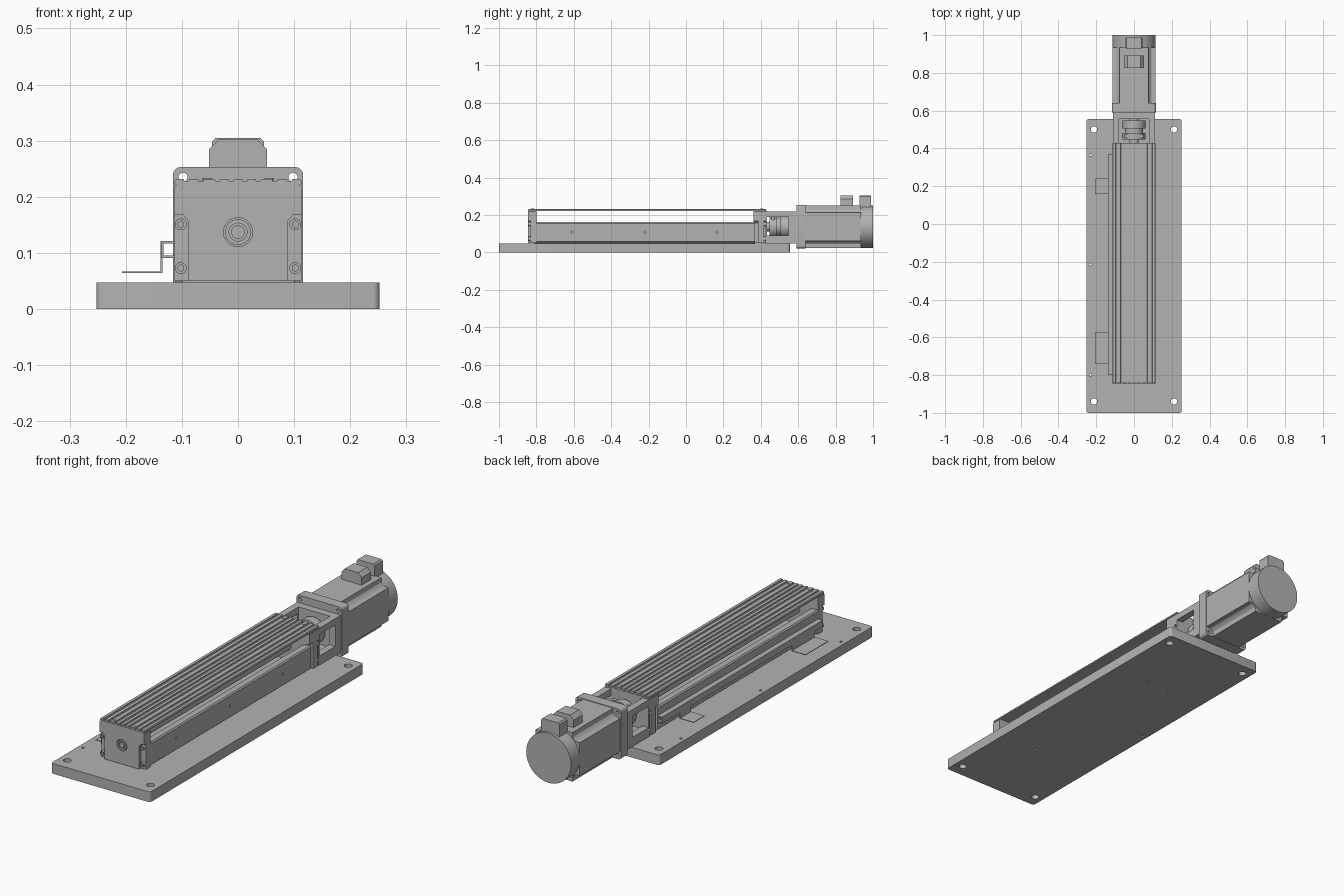
import bpy, bmesh, math
from mathutils import Matrix, Vector

if "Cube" in bpy.data.objects:
    bpy.data.objects.remove(bpy.data.objects["Cube"], do_unlink=True)

grey = bpy.data.materials.new("machine grey")
grey.use_nodes = True
COLOUR = (0.45, 0.45, 0.45, 1)
grey.diffuse_color = COLOUR
grey.node_tree.nodes["Principled BSDF"].inputs["Base Color"].default_value = COLOUR
parts = []
AXIS_Z = 0.137  # height of the screw and motor axis


def finish(name, bm):
    bmesh.ops.recalc_face_normals(bm, faces=bm.faces)
    mesh = bpy.data.meshes.new(name)
    bm.to_mesh(mesh)
    bm.free()
    mesh.materials.append(grey)
    ob = bpy.data.objects.new(name, mesh)
    bpy.context.collection.objects.link(ob)
    parts.append(ob)
    return ob


def prism(name, points, y0, y1):
    """Extrude an (x, z) outline along y."""
    bm = bmesh.new()
    face = bm.faces.new([bm.verts.new((x, y0, z)) for x, z in points])
    new = bmesh.ops.extrude_face_region(bm, geom=[face])["geom"]
    moved = [g for g in new if isinstance(g, bmesh.types.BMVert)]
    bmesh.ops.translate(bm, vec=(0, y1 - y0, 0), verts=moved)
    return finish(name, bm)


def box(name, x, y, z):
    return prism(name, [(x[0], z[0]), (x[1], z[0]), (x[1], z[1]), (x[0], z[1])], *y)


def cylinder(name, centre, radius, length, axis="Y", sides=32):
    bm = bmesh.new()
    turn = {"X": Matrix.Rotation(math.pi / 2, 4, "Y"),
            "Y": Matrix.Rotation(math.pi / 2, 4, "X"), "Z": Matrix()}[axis]
    bmesh.ops.create_cone(bm, cap_ends=True, segments=sides, radius1=radius, radius2=radius,
                          depth=length, matrix=Matrix.Translation(Vector(centre)) @ turn)
    return finish(name, bm)


def apply(ob, mod):
    bpy.context.view_layer.objects.active = ob
    bpy.ops.object.modifier_apply(modifier=mod.name)


def cut(ob, cutter):
    mod = ob.modifiers.new("cut", "BOOLEAN")
    mod.operation, mod.solver, mod.object = "DIFFERENCE", "EXACT", cutter
    apply(ob, mod)
    parts.remove(cutter)
    bpy.data.objects.remove(cutter, do_unlink=True)


def round_edges(ob, axis, width, segments=4):
    """Round the edges that run along one axis."""
    bm = bmesh.new()
    bm.from_mesh(ob.data)
    edges = [e for e in bm.edges
             if abs((e.verts[0].co - e.verts[1].co).normalized()[axis]) > 0.99]
    bmesh.ops.bevel(bm, geom=edges, offset=width, segments=segments, profile=0.5,
                    affect="EDGES")
    bm.to_mesh(ob.data)
    bm.free()


def mirrored(half):
    return half + [(-x, z) for x, z in reversed(half)]


# Base plate with mounting holes
base = box("base_plate", (-0.2525, 0.2525), (-1, 0.555), (0, 0.047))
round_edges(base, 2, 0.012)
holes = [(x, y, 0.017) for x in (-0.212, 0.212) for y in (-0.94, 0.5)]
holes += [(-0.23, y, 0.006) for y in (-0.8, -0.215, 0.365)]
holes += [(x, y, 0.006) for x in (-0.06, 0.06) for y in (-0.61, -0.22, 0.17)]
for x, y, r in holes:
    cut(base, cylinder("hole_cutter", (x, y, 0.02), r, 0.2, "Z", 20))

# U-shaped guide rail with ball tracks in the inner walls
rail = prism("guide_rail", mirrored([
    (0.098, 0.047), (0.113, 0.058), (0.113, 0.155), (0.108, 0.161), (0.08, 0.161),
    (0.074, 0.15), (0.074, 0.135), (0.08, 0.125), (0.08, 0.105), (0.074, 0.095),
    (0.074, 0.08), (0.066, 0.072)]), -0.81, 0.37)
for x in (-0.113, 0.113):
    for y in (-0.61, -0.22, 0.165):
        cut(rail, cylinder("hole_cutter", (x, y, 0.108), 0.005, 0.02, "X", 12))
cylinder("ball_screw", (0, -0.17, AXIS_Z), 0.02, 1.3)

# End blocks: wide shoulder above, narrow below, with bolted side plates
outline = mirrored([(0.088, 0.05), (0.088, 0.156), (0.098, 0.168),
                    (0.113, 0.168), (0.113, 0.218), (0.108, 0.224)])
for name, y0, y1, outer in (("front", -0.845, -0.8, -1), ("rear", 0.36, 0.43, 1)):
    block = prism(name + "_end_block", outline, y0, y1)
    face_y = y0 if outer < 0 else y1
    if outer < 0:
        cut(block, cylinder("bore_cutter", (0, face_y, AXIS_Z), 0.026, 0.024))
    for side, x in (("right", -0.1), ("left", 0.1)):
        box(f"{name}_{side}_side_plate", (x - 0.013, x + 0.013),
            sorted((face_y - outer * 0.014, face_y - outer * 0.045)), (0.05, 0.168))
        for z in (0.073, 0.151):
            bolt = cylinder(f"{name}_{side}_bolt", (x * 1.02, face_y - outer * 0.009, z),
                            0.0105, 0.018, "Y", 20)
            cut(bolt, cylinder("socket_cutter", (x * 1.02, face_y, z), 0.006, 0.012, "Y", 6))
bearing = cylinder("front_bearing_ring", (0, -0.835, AXIS_Z), 0.023, 0.018)
cut(bearing, cylinder("ring_cutter", (0, -0.845, AXIS_Z), 0.016, 0.02))
cylinder("front_shaft_end", (0, -0.836, AXIS_Z), 0.012, 0.018)

# Top cover with long shallow grooves
top = [(0.113, 0.222), (0.113, 0.228), (0.11, 0.232)]
for x in (0.092, 0.066, 0.036, 0.012):
    top += [(x + 0.005, 0.232), (x + 0.004, 0.228), (x - 0.004, 0.228), (x - 0.005, 0.232)]
prism("top_cover", mirrored(top), -0.843, 0.428)
for x in (-0.055, 0.055):
    for y in (-0.822, 0.405):
        cylinder("cover_screw", (x, y, 0.231), 0.008, 0.005, "Z", 16)

# Sensor channel on the right side, with two sensor tabs
prism("sensor_channel", [(-0.112, 0.091), (-0.137, 0.091), (-0.137, 0.121), (-0.112, 0.121),
                         (-0.112, 0.117), (-0.133, 0.117), (-0.133, 0.095), (-0.112, 0.095)],
      -0.8, 0.37)
for name, y0, y1 in (("front", -0.74, -0.575), ("rear", 0.16, 0.24)):
    prism(name + "_sensor_tab", [(-0.207, 0.064), (-0.135, 0.064), (-0.135, 0.12),
                                 (-0.138, 0.12), (-0.138, 0.067), (-0.207, 0.067)], y0, y1)

# Open motor bracket with windows
bracket = box("motor_bracket", (-0.112, 0.112), (0.425, 0.592), (0.048, 0.218))
cut(bracket, box("pocket_cutter", (-0.08, 0.08), (0.41, 0.555), (0.075, 0.3)))
cut(bracket, box("window_cutter", (-0.2, 0.2), (0.432, 0.548), (0.09, 0.188)))

# Shaft coupling
cylinder("coupling_shaft", (0, 0.5, AXIS_Z), 0.025, 0.2)
for y, length in ((0.465, 0.036), (0.527, 0.042)):
    cylinder("coupling_hub", (0, y, AXIS_Z), 0.06, length)
cylinder("coupling_disc", (0, 0.495, AXIS_Z), 0.048, 0.03)
for x in (-0.04, 0.04):
    cylinder("coupling_clamp_screw", (x, 0.465, AXIS_Z + 0.035), 0.01, 0.04, "Z", 12)

# Motor flange with corner holes
flange = box("motor_flange", (-0.116, 0.116), (0.59, 0.64), (AXIS_Z - 0.116, AXIS_Z + 0.116))
round_edges(flange, 1, 0.014)
for x in (-0.098, 0.098):
    for z in (-0.098, 0.098):
        cut(flange, cylinder("hole_cutter", (x, 0.615, AXIS_Z + z), 0.008, 0.1, "Y", 20))

# Motor body with hollowed corners, and round rear cap
corner = [(0.113, 0.076), (0.092, 0.077), (0.083, 0.083), (0.077, 0.092), (0.076, 0.113)]
body = [(x, AXIS_Z - z) for x, z in reversed(corner)] + [(x, AXIS_Z + z) for x, z in corner]
prism("motor_body", mirrored(body), 0.63, 0.935)
cylinder("motor_rear_cap", (0, 0.965, AXIS_Z), 0.114, 0.07, "Y", 64)

# Two chamfered cable connectors
prism("front_connector", mirrored([(0.052, 0.24), (0.052, 0.284), (0.034, 0.303)]), 0.826, 0.892)
prism("rear_connector", mirrored([(0.046, 0.2), (0.046, 0.298), (0.04, 0.305)]), 0.928, 0.988)

# Smooth round surfaces while keeping hard edges
bpy.ops.object.select_all(action="DESELECT")
for ob in parts:
    ob.select_set(True)
bpy.context.view_layer.objects.active = parts[0]
bpy.ops.object.shade_smooth_by_angle(angle=math.radians(30))
